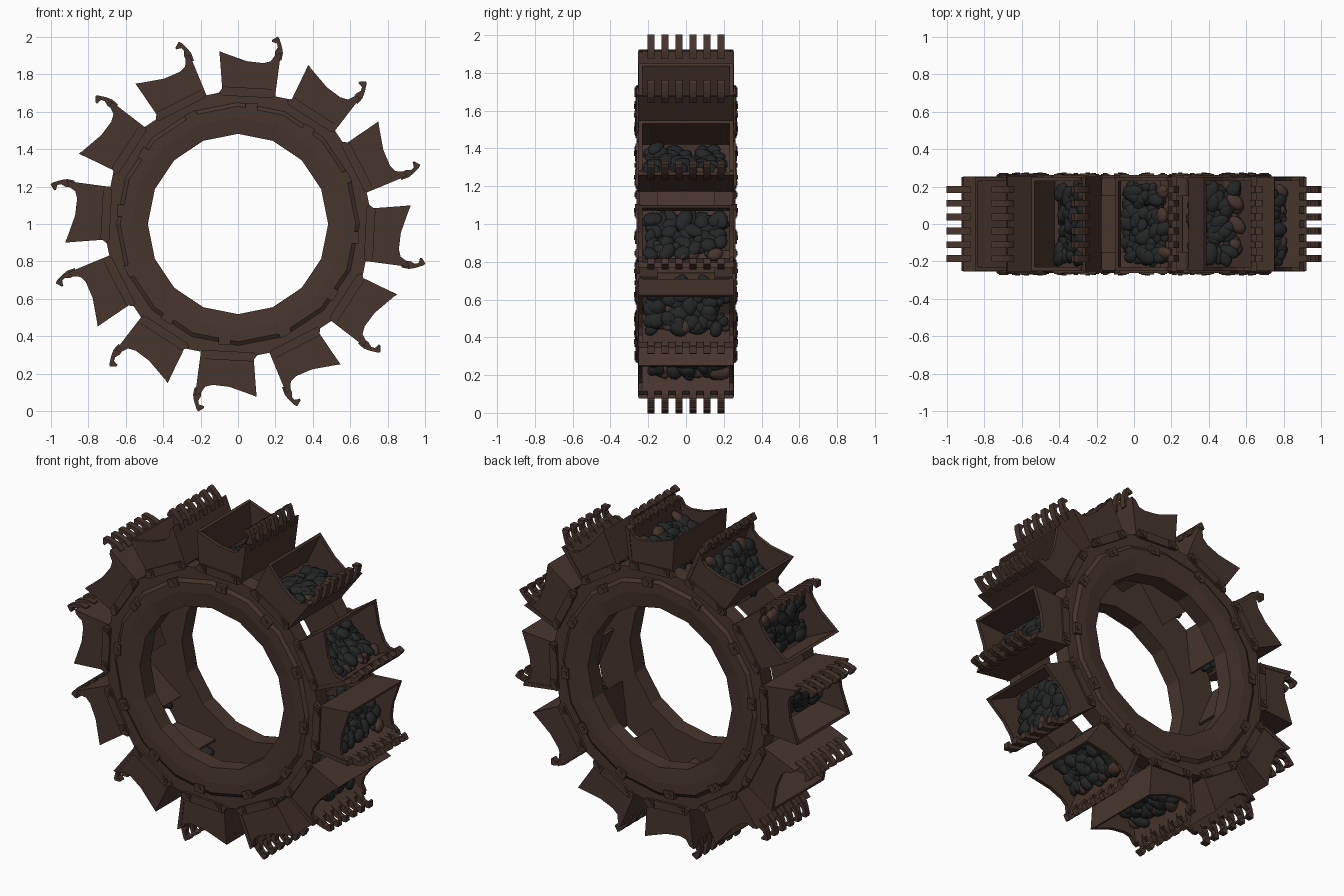
import bpy, bmesh, math, random
from mathutils import Matrix, Vector

if "Cube" in bpy.data.objects:
    bpy.data.objects.remove(bpy.data.objects["Cube"])

random.seed(4)
N = 12
ANGLES = [math.radians(87 - 30 * i) for i in range(N)]


def material(name, rgb):
    m = bpy.data.materials.new(name)
    m.diffuse_color = (*rgb, 1)
    m.use_nodes = True
    m.node_tree.nodes["Principled BSDF"].inputs["Base Color"].default_value = m.diffuse_color
    return m


RUST = material("dark rusty steel", (0.063, 0.035, 0.026))
COAL = material("black coal", (0.018, 0.019, 0.0195))


def place(a, t, r, y):
    # t = clockwise offset along the rim, r = distance from the hub
    return Vector((r * math.cos(a) + t * math.sin(a), y,
                   1 + r * math.sin(a) - t * math.cos(a)))


def finish(name, bm, mats):
    bmesh.ops.recalc_face_normals(bm, faces=bm.faces)
    me = bpy.data.meshes.new(name)
    bm.to_mesh(me)
    bm.free()
    for m in mats:
        me.materials.append(m)
    ob = bpy.data.objects.new(name, me)
    bpy.context.collection.objects.link(ob)
    return ob


def prism(bm, a, profile, y0, y1):
    front = [bm.verts.new(place(a, t, r, y0)) for t, r in profile]
    back = [bm.verts.new(place(a, t, r, y1)) for t, r in profile]
    bm.faces.new(front)
    bm.faces.new(back[::-1])
    n = len(profile)
    for i in range(n):
        j = (i + 1) % n
        bm.faces.new((front[j], front[i], back[i], back[j]))


def rect(t, r, w, h):
    return [(t - w / 2, r - h / 2), (t + w / 2, r - h / 2),
            (t + w / 2, r + h / 2), (t - w / 2, r + h / 2)]


def circle(t, r, rad, n=8):
    return [(t + rad * math.cos(2 * math.pi * i / n),
             r + rad * math.sin(2 * math.pi * i / n)) for i in range(n)]


def repeated(name, parts):
    # parts: list of (profile, y0, y1) repeated for every bucket
    bm = bmesh.new()
    for a in ANGLES:
        for profile, y0, y1 in parts:
            prism(bm, a, profile, y0, y1)
    return finish(name, bm, [RUST])


def mirrored(profile, y0, y1):
    return [(profile, y0, y1), (profile, -y1, -y0)]


# two sixteen-sided rims with a raised inner lip
section = [(0.482, 0.15), (0.482, 0.25), (0.57, 0.262), (0.63, 0.262),
           (0.65, 0.248), (0.722, 0.248), (0.722, 0.15)]
for name, s in (("front_rim", -1), ("back_rim", 1)):
    bm = bmesh.new()
    rings = []
    for k in range(16):
        a = 2 * math.pi * k / 16
        rings.append([bm.verts.new(place(a, 0, r, s * y)) for r, y in section])
    m = len(section)
    for k in range(16):
        p, q = rings[k], rings[(k + 1) % 16]
        for i in range(m):
            j = (i + 1) % m
            bm.faces.new((p[i], p[j], q[j], q[i]))
    finish(name, bm, [RUST])

# bucket side plates with a scooped edge
side = [(-0.12, 0.70), (-0.147, 0.916), (0.0, 0.872), (0.09, 0.866),
        (0.13, 0.878), (0.152, 0.914), (0.18, 0.925), (0.162, 0.70)]
repeated("bucket_sides", mirrored(side, 0.23, 0.252))

# bucket walls: cutting wall, rear wall, sloped floor with discharge gap
repeated("bucket_cutting_wall",
         [([(0.143, 0.70), (0.155, 0.913), (0.181, 0.925), (0.163, 0.70)], -0.255, 0.255)])
repeated("bucket_rear_wall",
         [([(-0.121, 0.72), (-0.148, 0.917), (-0.132, 0.913), (-0.106, 0.72)], -0.25, 0.25)])
repeated("bucket_floor",
         [([(0.163, 0.70), (-0.075, 0.585), (-0.08, 0.60), (0.145, 0.722)], -0.23, 0.23)])

# hooked digging teeth, six per bucket
tooth = [(0.15, 0.89), (0.15, 0.93), (0.163, 0.955), (0.158, 0.975), (0.13, 0.982),
         (0.13, 0.992), (0.16, 1.012), (0.17, 1.0), (0.186, 0.955), (0.192, 0.925), (0.186, 0.885)]
repeated("teeth", [(tooth, y - 0.018, y + 0.018)
                   for y in (-0.185, -0.111, -0.037, 0.037, 0.111, 0.185)])

# mounting strips, blocks and bolts on both sides
strip = [(-0.14, 0.695), (-0.115, 0.73), (0.145, 0.73), (0.165, 0.695),
         (0.145, 0.682), (-0.12, 0.682)]
repeated("mounting_strips", mirrored(strip, 0.24, 0.262))
blocks, bolts = [], []
for t in (-0.088, 0.118):
    blocks += mirrored(rect(t, 0.706, 0.044, 0.038), 0.25, 0.268)
    bolts += mirrored(circle(t, 0.706, 0.012), 0.26, 0.273)
blocks += mirrored(rect(0.04, 0.625, 0.065, 0.046), 0.245, 0.27)
bolts += mirrored(circle(0.04, 0.625, 0.013), 0.25, 0.275)
repeated("mounting_blocks", blocks)
repeated("bolts", bolts)

# heaps of coal lumps, rising towards the cutting wall
bm = bmesh.new()
for a in ANGLES:
    for k in range(110):
        size = random.uniform(0.025, 0.055)
        f = (k % 10 + random.random()) / 10
        t = -0.08 + 0.2 * f
        y = random.uniform(-0.235 + size, 0.235 - size)
        r = 0.71 + 0.135 * f - random.uniform(0, 0.035)
        if abs(y) > 0.14:
            r = max(r, 0.735)
        # surface normal of the heap, along which the lumps are flattened
        n = (place(a, -0.56, 0.83, 0) - Vector((0, 0, 1))).normalized()
        rot = n.to_track_quat('Z', 'Y').to_matrix().to_4x4() @ Matrix.Rotation(
            random.uniform(0, 6.28), 4, 'Z') @ Matrix.Rotation(random.uniform(-0.4, 0.4), 4, 'X')
        scale = Matrix.Diagonal((size * random.uniform(0.8, 1.3), size * 0.8, size * 0.55, 1))
        res = bmesh.ops.create_icosphere(bm, subdivisions=2, radius=1,
                                         matrix=Matrix.Translation(place(a, t, r, y)) @ rot @ scale)
        brown = 1 if k % 10 == 9 and k % 20 == 9 else 0
        for face in {g for v in res["verts"] for g in v.link_faces}:
            face.smooth = True
            face.material_index = brown
finish("coal_lumps", bm, [COAL, RUST])
